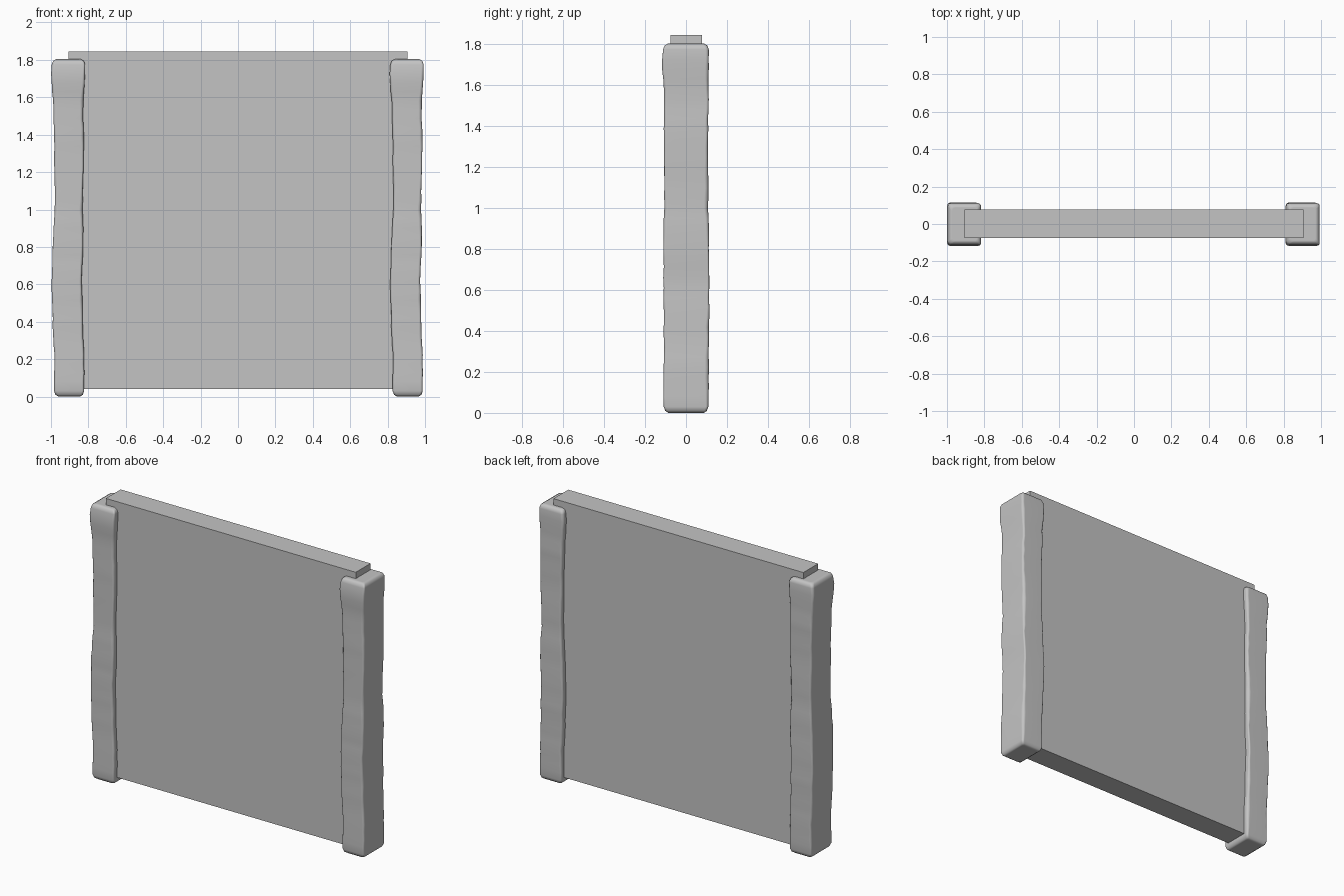
import bpy, bmesh, math, random
from mathutils import Vector

random.seed(4)
cube = bpy.data.objects.get("Cube")
if cube:
    bpy.data.objects.remove(cube)

# Single stone colour
stone = bpy.data.materials.new("stone_grey")
stone.use_nodes = True
stone.diffuse_color = (0.55, 0.55, 0.55, 1)
stone.node_tree.nodes["Principled BSDF"].inputs["Base Color"].default_value = stone.diffuse_color


def add_object(name, mesh, location=(0, 0, 0)):
    obj = bpy.data.objects.new(name, mesh)
    obj.location = location
    bpy.context.collection.objects.link(obj)
    return obj


# Flat wall slab
bpy.ops.mesh.primitive_cube_add(size=1, location=(0, 0.002, 0.943))
slab = bpy.context.object
slab.name = "wall_slab"
slab.scale = (1.81, 0.153, 1.805)
bpy.ops.object.transform_apply(location=False, rotation=False, scale=True)
slab.data.materials.append(stone)

# Worn post outline: height, x min, x max, y min, y max (about the post axis)
STATIONS = [
    (0.03, -0.077, 0.083, -0.11, 0.108),
    (0.20, -0.077, 0.083, -0.11, 0.112),
    (0.40, -0.086, 0.074, -0.108, 0.112),
    (0.60, -0.091, 0.070, -0.11, 0.114),
    (0.85, -0.084, 0.077, -0.11, 0.112),
    (1.02, -0.075, 0.075, -0.107, 0.108),
    (1.35, -0.077, 0.080, -0.108, 0.108),
    (1.55, -0.083, 0.077, -0.107, 0.11),
    (1.72, -0.093, 0.088, -0.118, 0.11),
    (1.775, -0.091, 0.088, -0.112, 0.11),
]


def bounds_at(z):
    for a, b in zip(STATIONS, STATIONS[1:]):
        if z <= b[0]:
            t = max(0, (z - a[0]) / (b[0] - a[0]))
            t = t * t * (3 - 2 * t)
            return [p + (q - p) * t for p, q in zip(a[1:], b[1:])]
    return list(STATIONS[-1][1:])


def ring(bm, z, bounds, radii, inset=0):
    """Rectangle with each corner worn to its own radius."""
    x0, x1, y0, y1 = bounds
    verts = []
    corners = [(x1, y1, -1, -1), (x0, y1, 1, -1), (x0, y0, 1, 1), (x1, y0, -1, 1)]
    for i, (x, y, sx, sy) in enumerate(corners):
        r = radii[i]
        for k in range(4):
            a = math.radians(90 * i + 30 * k)
            px = x + sx * (r + inset) + r * math.cos(a)
            py = y + sy * (r + inset) + r * math.sin(a)
            verts.append(bm.verts.new(Vector((px, py, z))))
    return verts


# Post mesh: stacked worn rings, closed with softened ends
bm = bmesh.new()
rings = []
levels = 36
radii = [0.014] * 4
for i in range(levels + 1):
    z = 0.03 + (1.775 - 0.03) * i / levels
    radii = [0.6 * r + 0.4 * random.uniform(0.006, 0.024) for r in radii]
    bounds = [b + random.uniform(-0.0015, 0.0015) for b in bounds_at(z)]
    if i == 0:
        rings.append(ring(bm, 0.0, bounds, radii, 0.022))
        rings.append(ring(bm, 0.010, bounds, radii, 0.007))
    rings.append(ring(bm, z, bounds, radii))
rings.append(ring(bm, 1.794, bounds, radii, 0.007))
rings.append(ring(bm, 1.804, bounds, radii, 0.024))
for low, high in zip(rings, rings[1:]):
    n = len(low)
    for k in range(n):
        bm.faces.new((low[k], low[(k + 1) % n], high[(k + 1) % n], high[k]))
bm.faces.new(rings[0][::-1])
bm.faces.new(rings[-1])
bmesh.ops.recalc_face_normals(bm, faces=bm.faces)
post_mesh = bpy.data.meshes.new("worn_post")
bm.to_mesh(post_mesh)
bm.free()
post_mesh.materials.append(stone)
for poly in post_mesh.polygons:
    poly.use_smooth = True

# The same post stands at both ends of the slab
for name, x in (("right_post", -0.905), ("left_post", 0.905)):
    post = add_object(name, post_mesh, (x, 0, 0))
    normals = post.modifiers.new("even_shading", "WEIGHTED_NORMAL")
    normals.weight = 80
